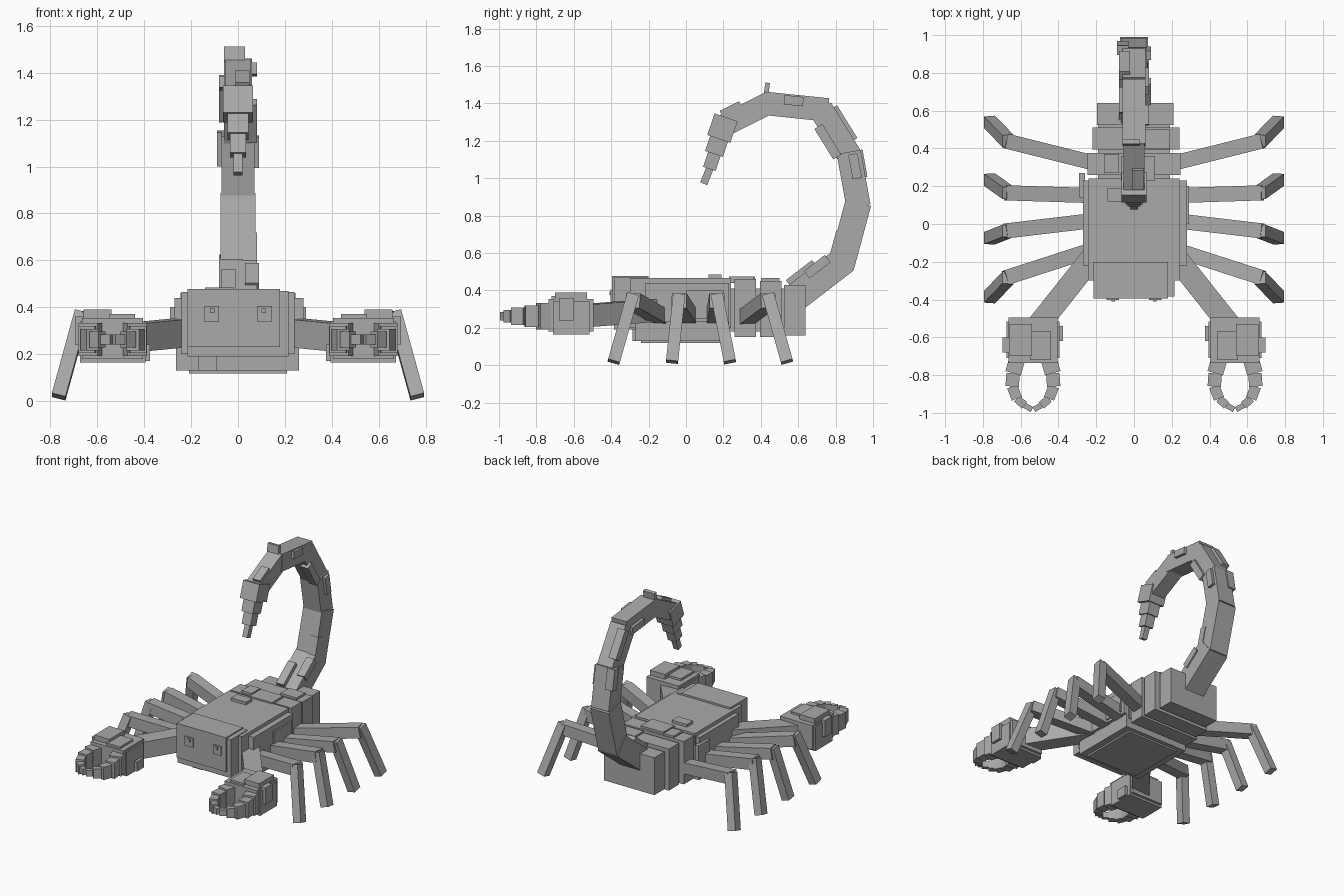
import bpy
from mathutils import Vector, Matrix

cube = bpy.data.objects.get("Cube")
if cube:
    bpy.data.objects.remove(cube)

grey = bpy.data.materials.new("stone grey")
grey.use_nodes = True
colour = (0.4, 0.4, 0.4, 1)
grey.diffuse_color = colour
grey.node_tree.nodes["Principled BSDF"].inputs["Base Color"].default_value = colour


def place(name, matrix):
    bpy.ops.mesh.primitive_cube_add(size=1)
    ob = bpy.context.object
    ob.name = name
    ob.data.transform(matrix)
    ob.data.materials.append(grey)
    return ob


def box(name, xs, ys, zs):
    spans = (xs, ys, zs)
    centre = Vector([(a + b) / 2 for a, b in spans])
    size = [abs(b - a) for a, b in spans]
    return place(name, Matrix.Translation(centre) @ Matrix.Diagonal((*size, 1)))


def beam(name, start, end, width, height, up=(0, 0, 1)):
    """Square bar between two points; height runs along the up direction."""
    a, b = Vector(start), Vector(end)
    d = (b - a).normalized()
    side = d.cross(Vector(up)).normalized()
    rot = Matrix((side, d, side.cross(d))).transposed().to_4x4()
    size = Matrix.Diagonal((width, (b - a).length, height, 1))
    return place(name, Matrix.Translation((a + b) / 2) @ rot @ size)


# Body: carapace, belly, head and rear segments around a narrower core
box("carapace", (-.24, .24), (-.3, .24), (.2, .465))
box("carapace_rim", (-.27, .28), (-.22, .23), (.23, .44))
box("belly", (-.265, .26), (-.27, .23), (.13, .23))
box("belly_plate", (-.21, .21), (-.24, .2), (.118, .14))
box("chin_plate", (-.17, -.09), (-.285, -.2), (.13, .19))
box("head", (-.215, .215), (-.385, -.2), (.19, .47))
box("head_cap", (-.215, .18), (-.395, -.2), (.23, .478))
box("body_core", (-.19, .19), (.2, .6), (.18, .41))
box("segment_front", (-.245, .245), (.26, .375), (.15, .46))
box("segment_middle", (-.22, .24), (.395, .51), (.15, .45))
box("segment_rear", (-.195, .21), (.525, .64), (.16, .43))

# Raised plates on the back
box("back_plate_a", (-.07, .11), (.23, .36), (.44, .475))
box("back_plate_b", (-.14, -.02), (.12, .19), (.45, .485))
box("back_plate_c", (-.16, -.08), (.27, .37), (.44, .475))
box("back_plate_d", (.06, .19), (.4, .5), (.43, .465))
box("side_plate_right", (-.29, -.26), (.14, .27), (.25, .4))
box("side_plate_left", (.26, .29), (.0, .2), (.25, .4))

# Legs: inner y, knee y, foot y
LEGS = [(-.13, -.285, -.387), (.02, -.037, -.075),
        (.15, .165, .235), (.32, .44, .54)]

for side, label in ((-1, "right"), (1, "left")):
    # Eyes
    box(f"eye_{label}", (side * .08, side * .145), (-.403, -.38), (.34, .405))
    box(f"pupil_{label}", (side * .1, side * .12), (-.41, -.39), (.375, .395))

    for i, (hip, knee, foot) in enumerate(LEGS, 1):
        beam(f"leg_{i}_upper_{label}", (side * .2, hip, .255),
             (side * .68, knee, .345), .08, .08)
        beam(f"leg_{i}_lower_{label}", (side * .667, knee, .375),
             (side * .765, foot, .018), .065, .06, (side, 0, 0))

    # Arm and claw palm
    beam(f"arm_{label}", (side * .2, -.15, .295), (side * .51, -.54, .265), .12, .12)
    cx = side * .535
    box(f"palm_{label}", (cx - .13, cx + .13), (-.735, -.495), (.18, .355))
    box(f"palm_shell_{label}", (cx - .14, cx + .14), (-.71, -.515), (.165, .34))
    box(f"palm_top_{label}", (side * .54, side * .66), (-.7, -.53), (.34, .39))
    box(f"palm_top_inner_{label}", (side * .44, side * .55), (-.72, -.57), (.34, .37))
    box(f"palm_knob_{label}", (side * .65, side * .695), (-.68, -.6), (.24, .36))
    box(f"palm_wrist_{label}", (side * .375, side * .42), (-.62, -.54), (.17, .24))

    # Pincer fingers, shrinking toward the tips
    for f, finger in ((-1, "inner"), (1, "outer")):
        path = [(.085, -.72), (.105, -.79), (.11, -.86), (.085, -.925),
                (.045, -.96), (.005, -.982)]
        for k in range(len(path) - 1):
            (x0, y0), (x1, y1) = path[k], path[k + 1]
            beam(f"pincer_{finger}_{k + 1}_{label}",
                 (cx + side * f * x0, y0, .262), (cx + side * f * x1, y1, .262),
                 .085 - k * .014, .14 - k * .024)

# Tail: y, z joints with thickness and width for each bar
TAIL = [((.57, .35), (.85, .565), .15, .16), ((.83, .53), (.922, .87), .14, .15),
        ((.922, .85), (.87, 1.14), .13, .14), ((.875, 1.12), (.72, 1.37), .13, .12),
        ((.76, 1.365), (.42, 1.4), .125, .12), ((.45, 1.405), (.19, 1.275), .12, .11)]
STING = [((.215, 1.325), (.175, 1.21), .13, .13), ((.18, 1.22), (.15, 1.13), .1, .09),
         ((.155, 1.14), (.125, 1.05), .07, .07), ((.13, 1.06), (.095, .97), .04, .04)]
for name, bars in (("tail", TAIL), ("stinger", STING)):
    for i, (a, b, thick, width) in enumerate(bars, 1):
        beam(f"{name}_{i}", (0, *a), (0, *b), thick, width, (1, 0, 0))

# Armour plates on the tail: segment, x offset, outward offset, start and end fraction
PLATES = [(0, -.04, -.08, .1, .6), (0, .06, -.06, .4, .8), (1, .05, -.05, .05, .5),
          (2, -.06, .05, .5, 1), (2, .06, .02, .5, .95), (3, -.05, .06, .2, .9),
          (3, .05, -.06, .1, .75), (4, .05, .03, .4, .7), (4, -.05, -.02, .1, .5),
          (5, .02, .055, .5, .9)]
for n, (seg, x, out, t0, t1) in enumerate(PLATES, 1):
    a, b = Vector((0, *TAIL[seg][0])), Vector((0, *TAIL[seg][1]))
    d = (b - a).normalized()
    shift = Vector((x, 0, 0)) + Vector((0, d.z, -d.y)) * out
    beam(f"tail_plate_{n}", a.lerp(b, t0) + shift, a.lerp(b, t1) + shift,
         .05, .06, (1, 0, 0))
beam("tail_fin", (-.015, .425, 1.43), (-.015, .437, 1.51), .025, .09, (1, 0, 0))
